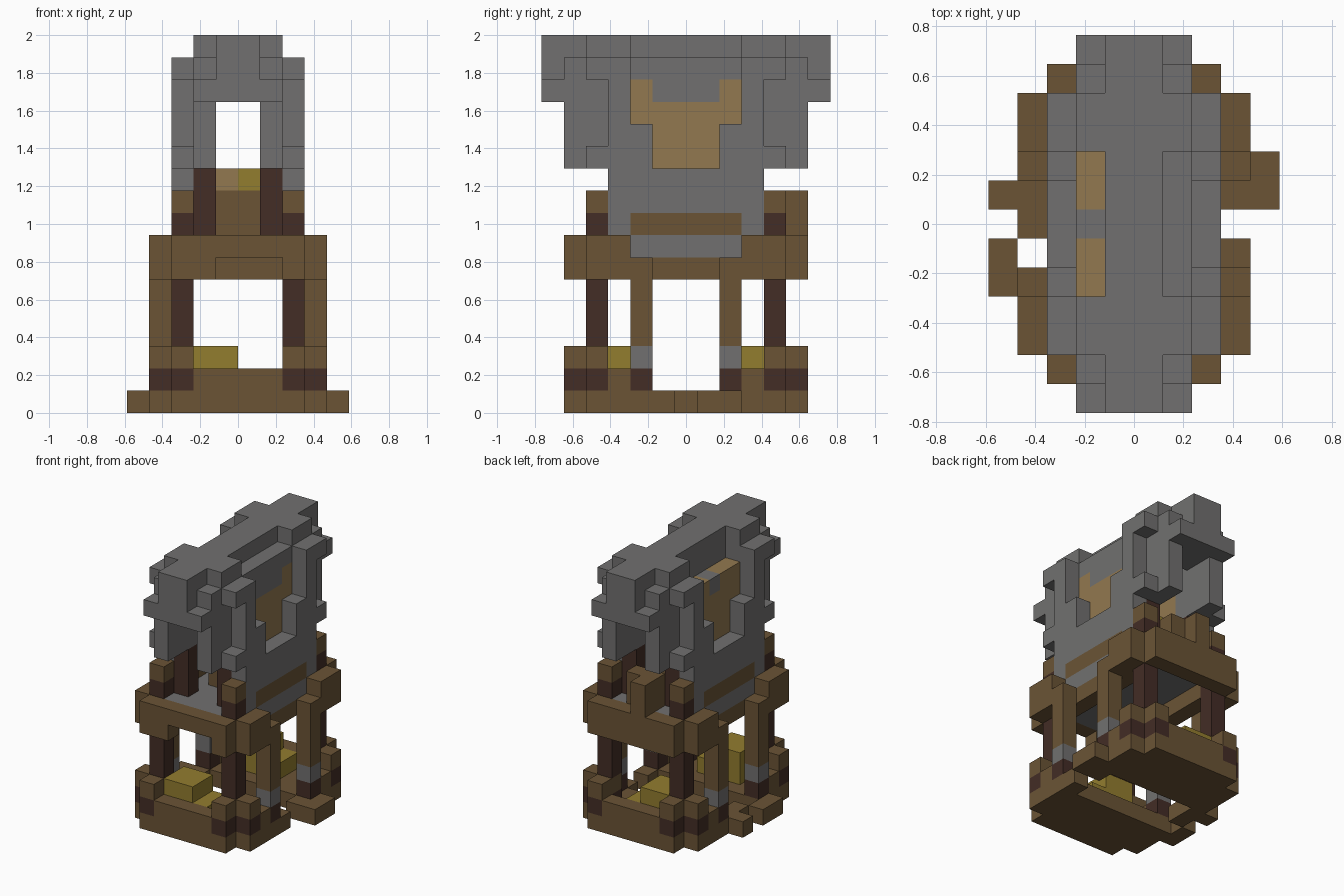
import bpy, bmesh
from mathutils import Vector

cube = bpy.data.objects.get("Cube")
if cube:
    bpy.data.objects.remove(cube)

UNIT = 2 / 17          # edge of one block
DEPTH = 13             # blocks from front to back
COLOURS = {
    "stone_grey": (0.165, 0.163, 0.160),
    "wood_brown": (0.145, 0.088, 0.036),
    "dark_wood": (0.056, 0.026, 0.019),
    "tan_panel": (0.29, 0.19, 0.08),
    "straw_yellow": (0.29, 0.205, 0.028),
}
materials = {}
for label, rgb in COLOURS.items():
    mat = bpy.data.materials.new(label)
    mat.use_nodes = True
    mat.diffuse_color = (*rgb, 1)
    bsdf = mat.node_tree.nodes["Principled BSDF"]
    bsdf.inputs["Base Color"].default_value = (*rgb, 1)
    bsdf.inputs["Roughness"].default_value = 0.9
    materials[label] = mat

GREY, BROWN, DARK, TAN, STRAW = COLOURS
blocks = {}            # cell -> (part, colour)


def fill(part, colour, x, y, z, sides=False, ends=False):
    """Fill a range of cells; optionally mirrored left-right and front-back."""
    spans_x = [x, (-x[1], -x[0])] if sides else [x]
    spans_y = [y, (DEPTH - y[1], DEPTH - y[0])] if ends else [y]
    for sx in spans_x:
        for sy in spans_y:
            for i in range(*sx):
                for j in range(*sy):
                    for k in range(*z):
                        if colour:
                            blocks[i, j, k] = (part, colour)
                        else:
                            blocks.pop((i, j, k), None)


def both(part, colour, x, y, z):
    fill(part, colour, x, y, z, sides=True, ends=True)


# Base slabs and loose edge boards
fill("base", BROWN, (-3, 3), (1, 5), (0, 1), ends=True)
fill("base", BROWN, (3, 4), (2, 6), (0, 1), ends=True)
fill("base", BROWN, (-4, -3), (2, 5), (0, 1))
fill("base", BROWN, (-4, -3), (6, 11), (0, 1))
fill("base", BROWN, (4, 5), (7, 9), (0, 1))
fill("base", BROWN, (-5, -4), (4, 6), (0, 1))
fill("base", BROWN, (-5, -4), (7, 8), (0, 1))
fill("base_rail", BROWN, (-2, 2), (1, 2), (1, 2), ends=True)

# Corner footings: dark below, brown above
for colour, level in ((DARK, (1, 2)), (BROWN, (2, 3))):
    both("corner_footing", colour, (2, 3), (1, 3), level)
    both("corner_footing", colour, (3, 4), (2, 3), level)
both("footing_side", BROWN, (3, 4), (3, 4), (1, 2))

# Straw heaps
fill("straw", STRAW, (-2, 0), (2, 4), (2, 3), ends=True)
fill("straw", STRAW, (-2, 1), (2, 4), (1, 2), ends=True)

# Corner posts and side posts
both("corner_post", DARK, (2, 3), (2, 3), (3, 7))
both("side_post", DARK, (3, 4), (4, 5), (1, 2))
both("side_post", GREY, (3, 4), (4, 5), (2, 3))
both("side_post", BROWN, (3, 4), (4, 5), (3, 7))

# Platform with its beams
fill("platform", BROWN, (-3, 3), (3, 10), (7, 8))
fill("platform", GREY, (-2, 2), (2, 11), (7, 8))
fill("platform", GREY, (2, 3), (4, 9), (7, 8), sides=True)
fill("platform_joist", BROWN, (2, 3), (3, 10), (6, 7), sides=True)
fill("end_beam", BROWN, (-3, 3), (1, 2), (7, 8), ends=True)
fill("end_beam", BROWN, (-3, -1), (1, 2), (6, 7))
fill("end_beam", BROWN, (2, 3), (1, 2), (6, 7))
fill("end_beam", BROWN, (-3, 3), (11, 12), (6, 7))
both("side_beam", BROWN, (2, 3), (2, 3), (7, 8))
both("side_beam", BROWN, (3, 4), (2, 4), (6, 8))

# Upper corner stubs and inner posts
both("upper_stub", DARK, (2, 3), (2, 3), (8, 9))
both("upper_stub", BROWN, (2, 3), (2, 3), (9, 10))
both("inner_post", DARK, (1, 2), (3, 4), (8, 11))
fill("doorstep", BROWN, (-1, 0), (11, 12), (8, 10))
fill("doorstep", BROWN, (-1, 1), (10, 11), (8, 10))

# Bed inside
fill("bed", BROWN, (-1, 1), (5, 9), (8, 10))
fill("bed", TAN, (-1, 0), (5, 9), (10, 11))
fill("bed", STRAW, (0, 1), (5, 9), (10, 11))

# Side walls with a stepped recess
fill("wall", GREY, (2, 3), (3, 10), (8, 16), sides=True)
fill("wall", BROWN, (2, 3), (4, 9), (8, 9), sides=True)
fill("wall", None, (2, 3), (5, 8), (11, 16), sides=True)
fill("wall", None, (2, 3), (4, 9), (13, 16), sides=True)

# Tan panels set behind the recess
fill("panel", GREY, (1, 2), (3, 10), (11, 16), sides=True)
fill("panel", TAN, (1, 2), (4, 9), (11, 15), sides=True)
fill("panel", GREY, (1, 2), (5, 8), (14, 15))
fill("panel", GREY, (-2, -1), (6, 7), (14, 15))
fill("panel", None, (-2, -1), (4, 9), (15, 16))

# Roof ridge, gable ends and shoulders
fill("roof_ridge", GREY, (-1, 1), (0, DEPTH), (15, 17))
fill("gable", GREY, (-2, 2), (0, 1), (14, 15), ends=True)
fill("gable", GREY, (-1, 1), (1, 3), (14, 15), ends=True)
both("gable", GREY, (1, 2), (1, 3), (11, 16))
both("roof_shoulder", GREY, (1, 2), (2, 4), (16, 17))
both("roof_shoulder", GREY, (2, 3), (2, 4), (15, 16))
both("eave_block", GREY, (2, 3), (2, 3), (11, 12))

# Turn the cells into one mesh per part, keeping only exposed faces
AXES = [Vector(a) for a in ((1, 0, 0), (0, 1, 0), (0, 0, 1))]
for part in sorted({p for p, c in blocks.values()}):
    bm = bmesh.new()
    used, verts = [], {}

    def corner(point):
        key = tuple(round(v) for v in point)
        if key not in verts:
            i, j, k = key
            verts[key] = bm.verts.new((i * UNIT, (j - DEPTH / 2) * UNIT, k * UNIT))
        return verts[key]

    for cell, (owner, colour) in blocks.items():
        if owner != part:
            continue
        if colour not in used:
            used.append(colour)
        for a in range(3):
            u, v = AXES[(a + 1) % 3], AXES[(a + 2) % 3]
            for step in (0, 1):
                beside = Vector(cell) + AXES[a] * (2 * step - 1)
                if tuple(int(n) for n in beside) in blocks:
                    continue
                o = Vector(cell) + AXES[a] * step
                ring = [o, o + u, o + u + v, o + v]
                if not step:
                    ring.reverse()
                face = bm.faces.new([corner(p) for p in ring])
                face.material_index = used.index(colour)
    bmesh.ops.dissolve_limit(bm, angle_limit=0.01, verts=bm.verts[:],
                             edges=bm.edges[:], delimit={'MATERIAL'})
    mesh = bpy.data.meshes.new(part)
    bm.to_mesh(mesh)
    bm.free()
    for colour in used:
        mesh.materials.append(materials[colour])
    bpy.context.collection.objects.link(bpy.data.objects.new(part, mesh))
